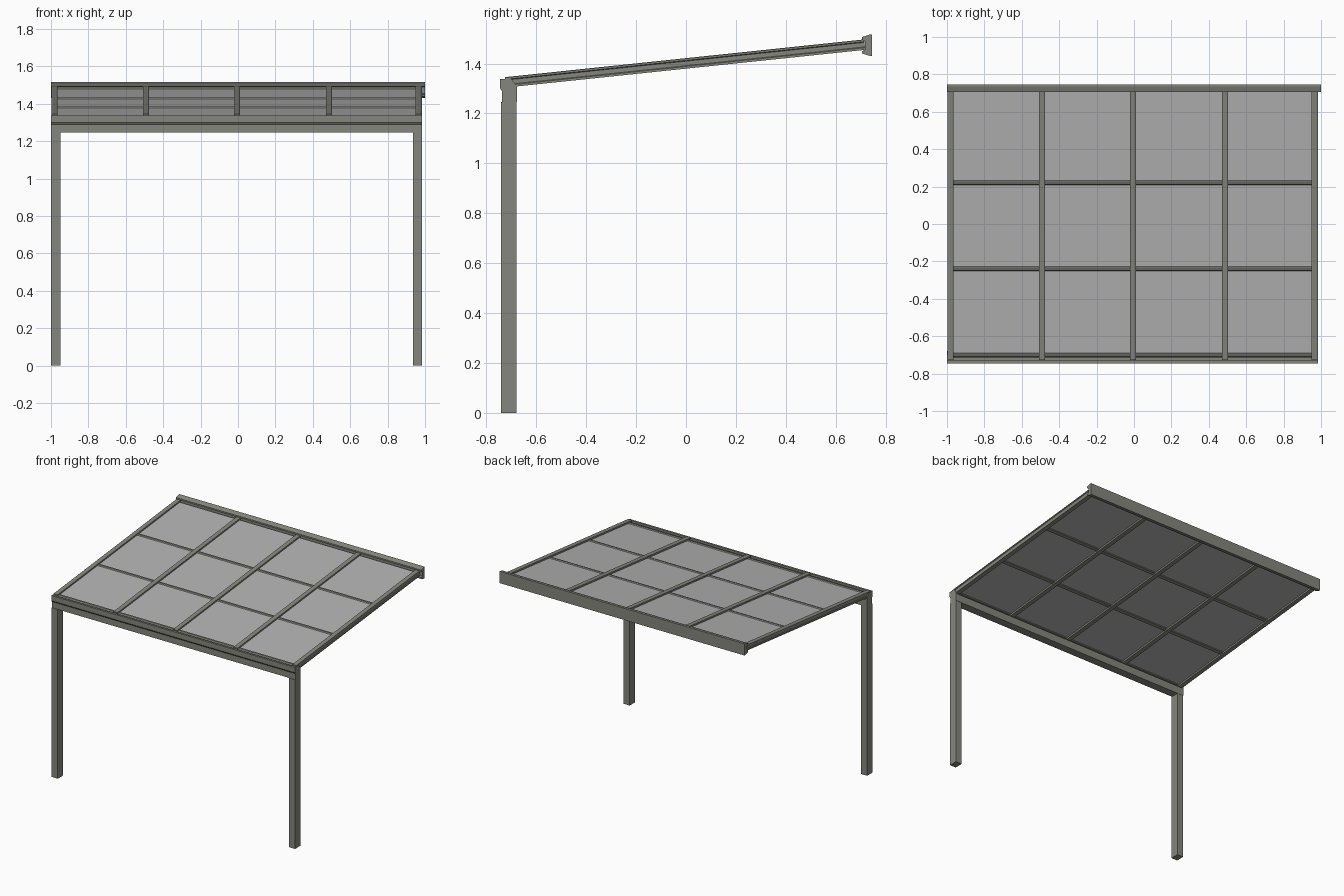
import bpy, bmesh, math
from mathutils import Matrix

if "Cube" in bpy.data.objects:
    bpy.data.objects.remove(bpy.data.objects["Cube"])

def material(name, color):
    m = bpy.data.materials.new(name)
    m.diffuse_color = color
    m.use_nodes = True
    m.node_tree.nodes["Principled BSDF"].inputs["Base Color"].default_value = m.diffuse_color
    return m

FRAME = material("painted_metal", (0.24, 0.24, 0.21, 1))
GLASS = material("glazing", (0.45, 0.45, 0.45, 0.6))

# Roof slope: line through the rafter mid-depth
SLOPE = math.atan(0.105)
def mid_z(y):
    return 1.325 + 0.105 * (y + 0.72)

def extrude(name, pts, a, b, axis, mat=FRAME):
    """Extrude a 2D profile along x (pts = y,z) or y (pts = x,z)."""
    bm = bmesh.new()
    def place(p, t):
        return (t, p[0], p[1]) if axis == 'x' else (p[0], t, p[1])
    lo = [bm.verts.new(place(p, a)) for p in pts]
    hi = [bm.verts.new(place(p, b)) for p in pts]
    bm.faces.new(lo)
    bm.faces.new(hi[::-1])
    for i in range(len(pts)):
        j = (i + 1) % len(pts)
        bm.faces.new((lo[i], hi[i], hi[j], lo[j]))
    bmesh.ops.recalc_face_normals(bm, faces=bm.faces)
    me = bpy.data.meshes.new(name)
    bm.to_mesh(me)
    bm.free()
    me.materials.append(mat)
    ob = bpy.data.objects.new(name, me)
    bpy.context.collection.objects.link(ob)
    return ob

def rect(u0, u1, v0, v1):
    return [(u0, v0), (u1, v0), (u1, v1), (u0, v1)]

def sloped(ob, y, dz=0):
    """Tilt a part built around the origin and put it on the roof plane."""
    ob.data.transform(Matrix.Translation((0, y, mid_z(y) + dz)) @ Matrix.Rotation(SLOPE, 4, 'X'))

# Front posts
for side, x in (("left", -1.0), ("right", 0.935)):
    extrude(side + "_post", rect(-0.742, -0.68, 0, 1.246), x, x + 0.05, 'x')

# Gutter beam: open channel with a high front lip, closed at both ends
gutter = [(-0.745, 1.30), (-0.738, 1.29), (-0.738, 1.245), (-0.678, 1.245), (-0.678, 1.30),
          (-0.688, 1.30), (-0.688, 1.257), (-0.73, 1.257), (-0.73, 1.338), (-0.745, 1.338)]
extrude("gutter_beam", gutter, -0.995, 0.98, 'x')
cap = [(-0.745, 1.30), (-0.738, 1.29), (-0.738, 1.245), (-0.678, 1.245), (-0.678, 1.31),
       (-0.70, 1.338), (-0.745, 1.338)]
extrude("left_gutter_cap", cap, -1.0, -0.994, 'x')
extrude("right_gutter_cap", cap, 0.979, 0.985, 'x')

# Rear wall beam, flaring toward the wall
wall = [(0.745, 1.43), (0.745, 1.516), (0.735, 1.516), (0.705, 1.506), (0.705, 1.495),
        (0.718, 1.49), (0.718, 1.455), (0.705, 1.45), (0.705, 1.441), (0.73, 1.432)]
extrude("wall_beam", wall, -1.0, 1.0, 'x')

# Sloping rafters with slim webs and wider flanges
LENGTH = 1.44 / math.cos(SLOPE)
CENTRES = (-0.981, -0.492, -0.005, 0.487, 0.966)
half = [(0.0165, -0.021), (0.0165, -0.012), (0.012, -0.009), (0.012, 0.009),
        (0.0165, 0.012), (0.0165, 0.019), (0.011, 0.021)]
profile = half + [(-x, z) for x, z in reversed(half)]
for i, cx in enumerate(CENTRES):
    r = extrude(f"rafter_{i + 1}", [(cx + x, z) for x, z in profile], -LENGTH / 2, LENGTH / 2, 'y')
    sloped(r, -0.004)

# Cross bars and glass panels in each bay
ROWS = (-0.70, -0.24, 0.22, 0.715)
for b in range(4):
    x0, x1 = CENTRES[b] + 0.011, CENTRES[b + 1] - 0.011
    for i, y in enumerate(ROWS[:3]):
        bar = extrude(f"cross_bar_{b + 1}_{i + 1}",
                      [(-0.013, -0.012), (0.013, -0.012), (0.013, 0.003), (0.006, 0.01),
                       (-0.006, 0.01), (-0.013, 0.003)], x0, x1, 'x')
        sloped(bar, y)
        d = (ROWS[i + 1] - y) / 2 / math.cos(SLOPE)
        pane = extrude(f"glass_pane_{b + 1}_{i + 1}", rect(-d + 0.008, d - 0.008, -0.004, 0.004),
                       x0, x1, 'x', GLASS)
        sloped(pane, (y + ROWS[i + 1]) / 2)
